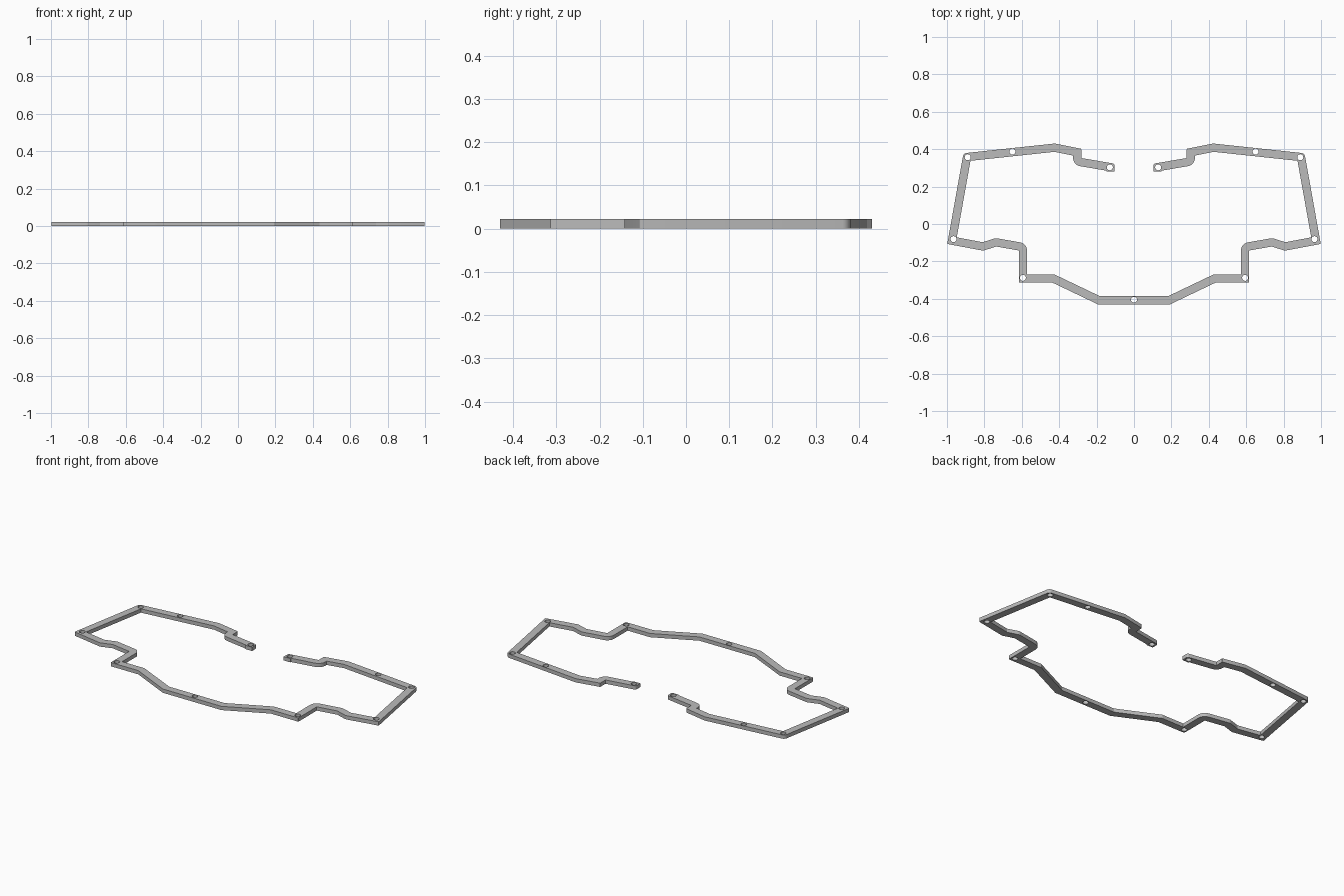
import bpy, bmesh, math
from mathutils import Vector

cube = bpy.data.objects.get("Cube")
if cube:
    bpy.data.objects.remove(cube, do_unlink=True)

WIDTH, HEIGHT = 0.044, 0.0225

grey = bpy.data.materials.new("plain grey")
grey.use_nodes = True
colour = (0.5, 0.5, 0.5, 1)
grey.diffuse_color = colour
grey.node_tree.nodes["Principled BSDF"].inputs["Base Color"].default_value = colour

# Centre line of the left half, front to back: x, y, outer corner radius
half = [(0.187, -0.408, 0), (0.43, -0.292, 0), (0.594, -0.292, 0.004),
        (0.594, -0.123, 0.045), (0.738, -0.098, 0.03), (0.808, -0.12, 0.03),
        (0.973, -0.089, 0.004), (0.893, 0.358, 0.022), (0.425, 0.408, 0),
        (0.304, 0.384, 0.004), (0.304, 0.334, 0.045), (0.126, 0.304, 0.012),
        (0.126, 0.28, 0)]
path = [(-x, y, r) for x, y, r in reversed(half)] + half
pts = [Vector((x, y)) for x, y, r in path]


def left_normal(a, b):
    d = (b - a).normalized()
    return Vector((-d.y, d.x))


def fillet(prev, p, nxt, radius):
    """Points of an arc that rounds the corner at p."""
    a, b = (prev - p).normalized(), (nxt - p).normalized()
    half_angle = a.angle(b) / 2
    cut = radius / math.tan(half_angle)
    start, end = p + a * cut, p + b * cut
    centre = p + (a + b).normalized() * radius / math.sin(half_angle)
    u, v = start - centre, end - centre
    sweep = u.angle(v)
    return [centre + (u * math.sin(sweep * (1 - t / 8)) + v * math.sin(sweep * t / 8))
            / math.sin(sweep) for t in range(9)]


def edge_line(side):
    """Mitred edge of the strip; corners on the outside of a bend are rounded."""
    raw, rounded = [], []
    for i, p in enumerate(pts):
        n0 = left_normal(pts[max(i - 1, 0)], pts[max(i, 1)])
        last = len(pts) - 1
        n1 = left_normal(pts[min(i, last - 1)], pts[min(i + 1, last)])
        m = (n0 + n1) / (1 + n0.dot(n1))
        raw.append(p + m * side * WIDTH / 2)
        rounded.append((n0.x * n1.y - n0.y * n1.x) * side < 0)
    out = []
    for i, p in enumerate(raw):
        r = path[i][2]
        if r and rounded[i]:
            out += fillet(raw[i - 1], p, raw[i + 1], r)
        else:
            out.append(p)
    return out


def finish(bm, name):
    bmesh.ops.recalc_face_normals(bm, faces=bm.faces)
    mesh = bpy.data.meshes.new(name)
    bm.to_mesh(mesh)
    bm.free()
    mesh.materials.append(grey)
    ob = bpy.data.objects.new(name, mesh)
    bpy.context.collection.objects.link(ob)
    return ob


# Flat gasket strip
bm = bmesh.new()
outline = edge_line(-1) + list(reversed(edge_line(1)))
face = bm.faces.new([bm.verts.new((p.x, p.y, 0)) for p in outline])
top = bmesh.ops.extrude_face_region(bm, geom=[face])["geom"]
bmesh.ops.translate(bm, vec=(0, 0, HEIGHT),
                    verts=[v for v in top if isinstance(v, bmesh.types.BMVert)])
gasket = finish(bm, "gasket_strip")

# Bolt holes
holes = [(0.594, -0.288), (0.965, -0.081), (0.889, 0.357), (0.65, 0.387), (0.129, 0.303)]
holes = [(0, -0.405)] + [(s * x, y) for x, y in holes for s in (1, -1)]
bm = bmesh.new()
for x, y in holes:
    made = bmesh.ops.create_cone(bm, cap_ends=True, segments=24, radius1=0.016,
                                 radius2=0.016, depth=0.1)
    bmesh.ops.translate(bm, vec=(x, y, HEIGHT / 2), verts=made["verts"])
cutter = finish(bm, "hole_cutter")
cutter.hide_render = True

cut = gasket.modifiers.new("bolt holes", "BOOLEAN")
cut.operation = "DIFFERENCE"
cut.solver = "EXACT"
cut.object = cutter
bpy.ops.object.select_all(action="DESELECT")
gasket.select_set(True)
bpy.context.view_layer.objects.active = gasket
bpy.ops.object.modifier_apply(modifier=cut.name)
bpy.data.objects.remove(cutter, do_unlink=True)
bpy.ops.object.shade_smooth_by_angle(angle=math.radians(25))
